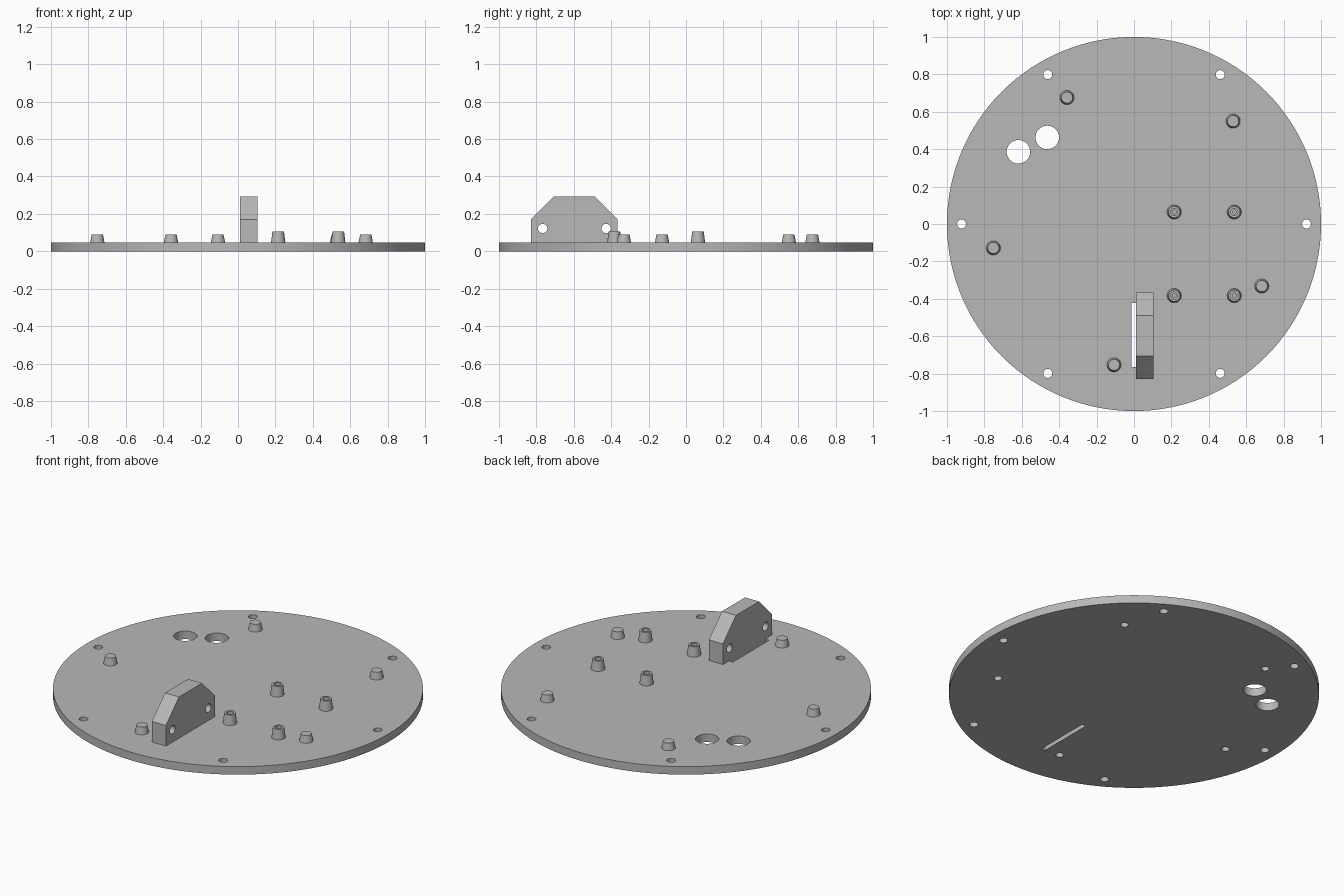
import bpy, bmesh
from math import pi, cos, sin, radians

cube = bpy.data.objects.get("Cube")
if cube:
    bpy.data.objects.remove(cube, do_unlink=True)

grey = bpy.data.materials.new("grey")
grey.use_nodes = True
colour = (0.48, 0.48, 0.48, 1)
grey.diffuse_color = colour
grey.node_tree.nodes["Principled BSDF"].inputs["Base Color"].default_value = colour

TOP = 0.048      # plate thickness
BOSS_R = 0.038   # boss radius at the plate


def make_object(name, bm):
    bmesh.ops.recalc_face_normals(bm, faces=bm.faces)
    mesh = bpy.data.meshes.new(name)
    bm.to_mesh(mesh)
    bm.free()
    mesh.materials.append(grey)
    obj = bpy.data.objects.new(name, mesh)
    bpy.context.collection.objects.link(obj)
    return obj


def prism(bm, outline, axis, start, end):
    """Extrude a closed 2D outline along z, or along x when axis is 'x'."""
    def place(p, d):
        return (d, p[0], p[1]) if axis == "x" else (p[0], p[1], d)
    low = [bm.verts.new(place(p, start)) for p in outline]
    high = [bm.verts.new(place(p, end)) for p in outline]
    bm.faces.new(low[::-1])
    bm.faces.new(high)
    n = len(outline)
    for i in range(n):
        j = (i + 1) % n
        bm.faces.new((low[i], low[j], high[j], high[i]))


def circle(x, y, r, n=32):
    return [(x + r * cos(2 * pi * i / n), y + r * sin(2 * pi * i / n)) for i in range(n)]


def cut(obj, bm):
    """Subtract the solids in bm, then drop the cutter."""
    cutter = make_object("cutter", bm)
    cutter.hide_render = True
    mod = obj.modifiers.new("cut", "BOOLEAN")
    mod.operation = "DIFFERENCE"
    mod.solver = "EXACT"
    mod.object = cutter
    bpy.context.view_layer.update()
    result = obj.evaluated_get(bpy.context.evaluated_depsgraph_get())
    mesh = bpy.data.meshes.new_from_object(result)
    obj.modifiers.clear()
    obj.data = mesh
    bpy.data.objects.remove(cutter, do_unlink=True)


def smooth(obj):
    bpy.ops.object.select_all(action="DESELECT")
    obj.select_set(True)
    bpy.context.view_layer.objects.active = obj
    bpy.ops.object.shade_smooth_by_angle(angle=radians(30))


def lathe(name, profile, x, y):
    bm = bmesh.new()
    verts = [bm.verts.new((r, 0, z)) for r, z in profile]
    edges = [bm.edges.new(pair) for pair in zip(verts, verts[1:])]
    bmesh.ops.spin(bm, geom=verts + edges, cent=(0, 0, 0), axis=(0, 0, 1),
                   angle=2 * pi, steps=32)
    bmesh.ops.remove_doubles(bm, verts=bm.verts, dist=0.0001)
    obj = make_object(name, bm)
    obj.location = (x, y, 0)
    smooth(obj)


short_spots = [(-0.358, 0.676), (0.53, 0.55), (-0.752, -0.128),
               (-0.107, -0.753), (0.683, -0.332)]

# Round base plate
bm = bmesh.new()
prism(bm, circle(0, 0, 1, 128), "z", 0, TOP)
plate = make_object("base_plate", bm)

# Rim screw holes, cable holes, boss holes and bracket slot
bm = bmesh.new()
holes = [(0.922 * cos(i * pi / 3), 0.922 * sin(i * pi / 3), 0.024) for i in range(6)]
holes += [(-0.618, 0.386, 0.063), (-0.464, 0.463, 0.063)]
holes += [(x, y, 0.022) for x, y in short_spots]
for x, y, r in holes:
    prism(bm, circle(x, y, r), "z", -0.1, 0.2)
prism(bm, [(-0.014, -0.765), (0.012, -0.765), (0.012, -0.422), (-0.014, -0.422)],
      "z", -0.1, 0.2)
cut(plate, bm)
smooth(plate)

# Short closed bosses, hollow from below
for i, (x, y) in enumerate(short_spots):
    lathe(f"short_boss_{i + 1}",
          [(0, 0.082), (0.022, 0.082), (0.022, TOP), (BOSS_R, TOP), (0.03, 0.09), (0, 0.09)],
          x, y)

# Tall standoffs with a stepped screw hole
for x in (0.215, 0.536):
    for y in (0.064, -0.383):
        lathe("tall_standoff",
              [(BOSS_R, TOP), (0.031, 0.107), (0.019, 0.107), (0.019, 0.09),
               (0.01, 0.09), (0.01, 0.05), (0, 0.05)], x, y)

# Upright bracket with chamfered corners and two cross holes
bm = bmesh.new()
prism(bm, [(-0.828, TOP), (-0.365, TOP), (-0.365, 0.171), (-0.488, 0.294),
           (-0.705, 0.294), (-0.828, 0.171)], "x", 0.012, 0.104)
bracket = make_object("bracket", bm)
bm = bmesh.new()
for y in (-0.766, -0.427):
    prism(bm, circle(y, 0.122, 0.025), "x", -0.1, 0.2)
cut(bracket, bm)
smooth(bracket)
